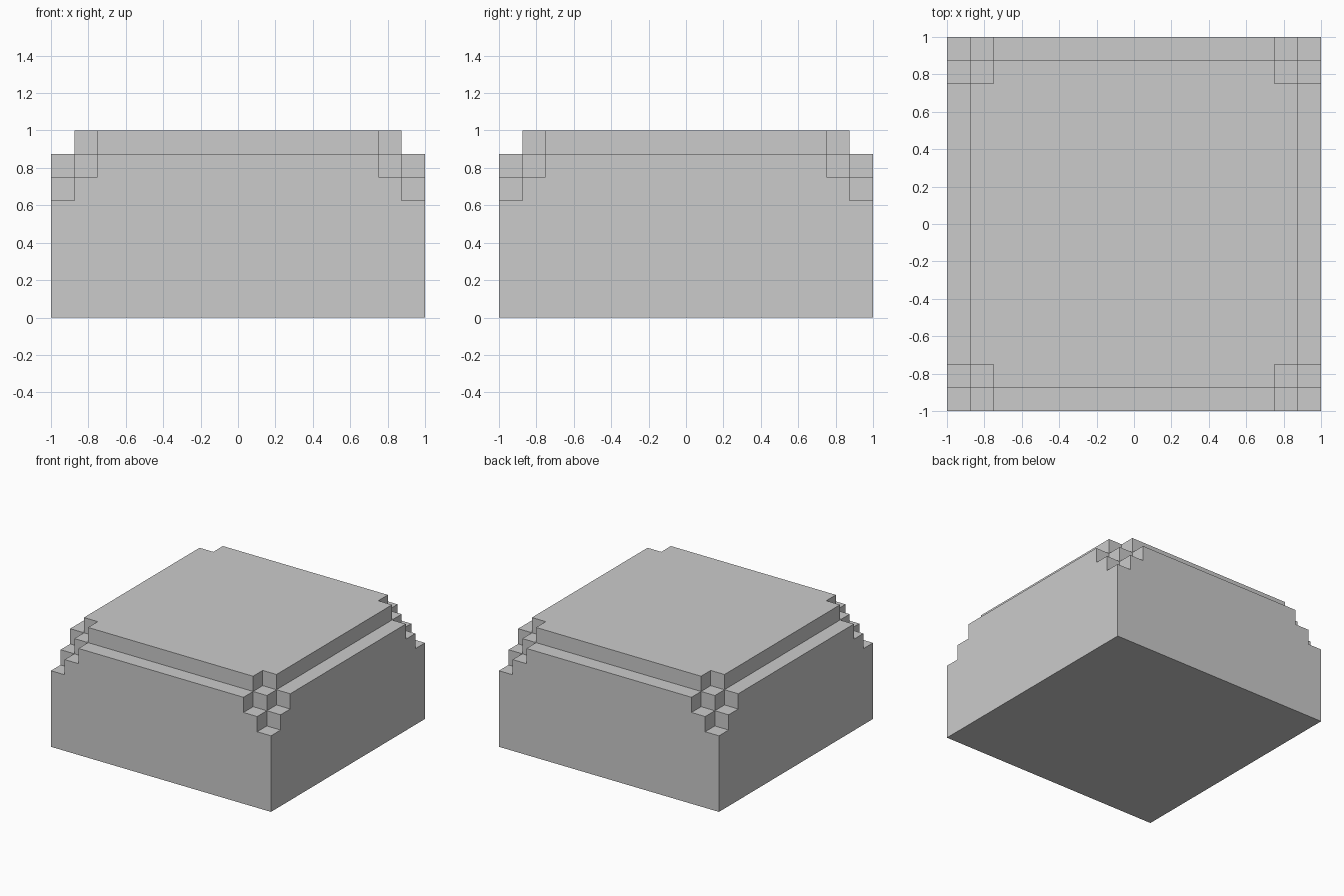
import bpy, bmesh
from itertools import product

if "Cube" in bpy.data.objects:
    bpy.data.objects.remove(bpy.data.objects["Cube"])

# Breakpoints of the stepped block, one step = 0.125
XY = [-1, -0.875, -0.75, 0.75, 0.875, 1]
Z = [0, 0.625, 0.75, 0.875, 1]

# Block height by distance (in steps) from the two nearest sides
HEIGHT = {(0, 0): 1, (0, 1): 2, (0, 2): 3, (1, 1): 3, (1, 2): 4, (2, 2): 4}


def solid(cell):
    i, j, k = cell
    if not (0 <= i < 5 and 0 <= j < 5 and k >= 0):
        return False
    return k < HEIGHT[tuple(sorted((min(i, 4 - i), min(j, 4 - j))))]


bm = bmesh.new()
verts = {}


def vert(key):
    if key not in verts:
        verts[key] = bm.verts.new((XY[key[0]], XY[key[1]], Z[key[2]]))
    return verts[key]


# Outer skin: a face wherever a solid cell meets empty space
for cell in product(range(5), range(5), range(4)):
    if not solid(cell):
        continue
    for axis, side in product(range(3), (0, 1)):
        near = list(cell)
        near[axis] += 2 * side - 1
        if solid(near):
            continue
        ring = []
        for u, v in ((0, 0), (1, 0), (1, 1), (0, 1)):
            key = list(cell)
            key[axis] += side
            key[(axis + 1) % 3] += u
            key[(axis + 2) % 3] += v
            ring.append(vert(tuple(key)))
        bm.faces.new(ring if side else ring[::-1])

# Merge the coplanar pieces into clean flat faces
bmesh.ops.dissolve_limit(bm, angle_limit=0.01, verts=bm.verts[:], edges=bm.edges[:])
mesh = bpy.data.meshes.new("stepped_block")
bm.to_mesh(mesh)
bm.free()
bpy.context.collection.objects.link(bpy.data.objects.new("stepped_block", mesh))
